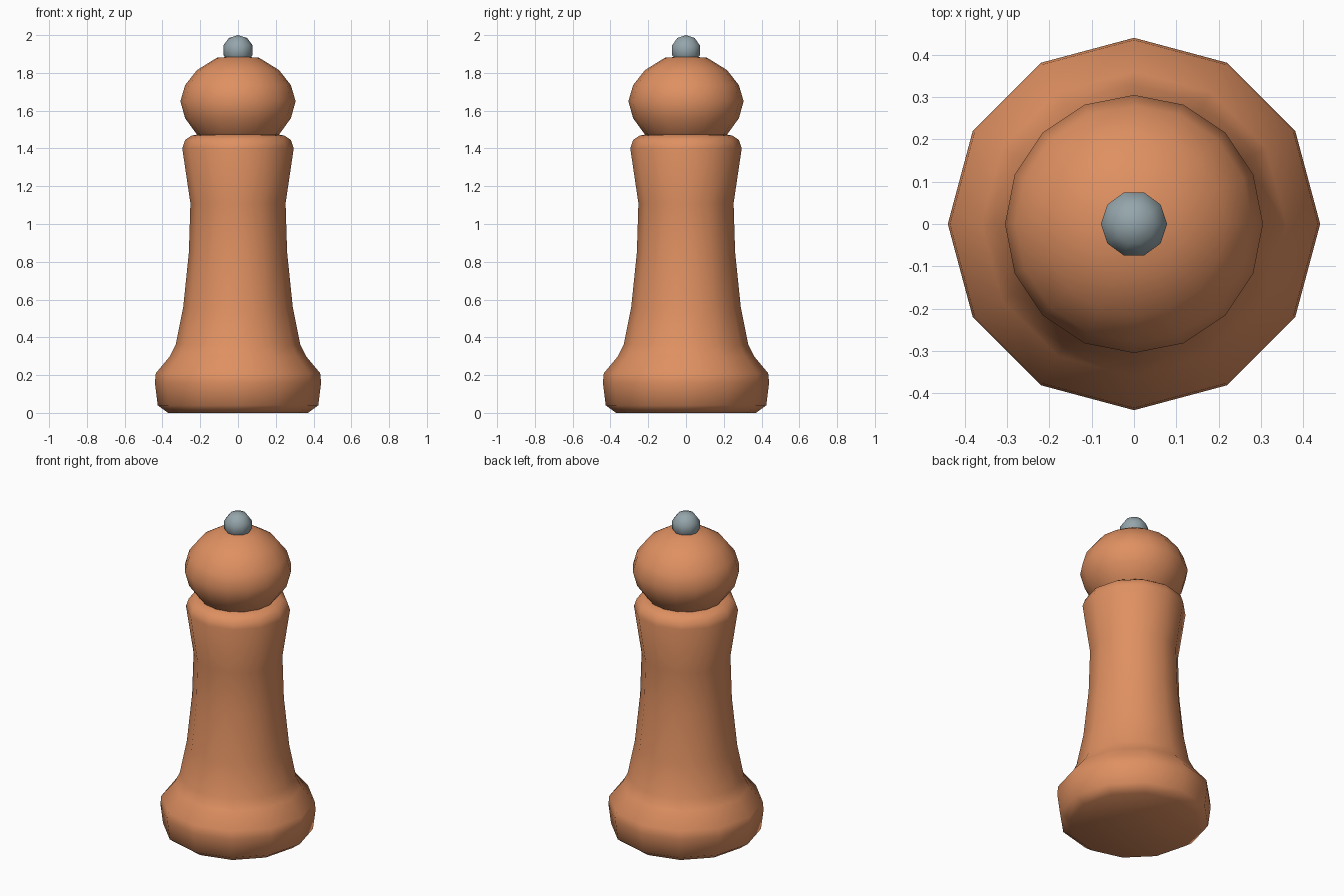
import bpy, bmesh, math

if "Cube" in bpy.data.objects:
    bpy.data.objects.remove(bpy.data.objects["Cube"])


def material(name, rgb):
    m = bpy.data.materials.new(name)
    m.diffuse_color = (*rgb, 1)
    m.use_nodes = True
    m.node_tree.nodes["Principled BSDF"].inputs["Base Color"].default_value = m.diffuse_color
    return m


def lathe(name, profile, sides, mat, angle=50):
    """Closed turned solid from (radius, z) points, bottom to top."""
    bm = bmesh.new()
    rings = []
    for r, z in profile:
        if r == 0:
            rings.append([bm.verts.new((0, 0, z))])
        else:
            rings.append([bm.verts.new((r * math.cos(2 * math.pi * i / sides),
                                        r * math.sin(2 * math.pi * i / sides), z))
                          for i in range(sides)])
    for a, b in zip(rings, rings[1:]):
        for i in range(sides):
            j = (i + 1) % sides
            quad = [a[i % len(a)], a[j % len(a)], b[j % len(b)], b[i % len(b)]]
            bm.faces.new(list(dict.fromkeys(quad)))
    for ring in (rings[0], rings[-1]):
        if len(ring) > 1:
            bm.faces.new(ring)
    bmesh.ops.recalc_face_normals(bm, faces=bm.faces)
    mesh = bpy.data.meshes.new(name)
    bm.to_mesh(mesh)
    bm.free()
    mesh.materials.append(mat)
    ob = bpy.data.objects.new(name, mesh)
    bpy.context.collection.objects.link(ob)
    bpy.ops.object.select_all(action='DESELECT')
    ob.select_set(True)
    bpy.context.view_layer.objects.active = ob
    bpy.ops.object.shade_smooth_by_angle(angle=math.radians(angle))
    return ob


wood = material("warm_wood", (0.74, 0.28, 0.12))
metal = material("grey_metal", (0.30, 0.38, 0.41))

# Turned body with wide foot and flared collar
lathe("body", [(0.37, 0), (0.425, 0.04), (0.44, 0.16), (0.435, 0.21),
               (0.36, 0.30), (0.33, 0.36), (0.29, 0.56), (0.26, 0.85),
               (0.252, 1.11), (0.295, 1.40), (0.28, 1.445),
               (0.245, 1.468), (0.21, 1.475)], 12, wood, 65)

# Rounded head
lathe("head", [(0.20, 1.46), (0.222, 1.48), (0.28, 1.56), (0.305, 1.65),
               (0.28, 1.735), (0.217, 1.815), (0.112, 1.88), (0, 1.888)],
      16, wood, 60)

# Small ball finial
ball = [(0.082 * math.cos(t), 1.92 + 0.08 * math.sin(t))
        for t in (math.radians(d) for d in (-54, -18, 18, 54))]
lathe("finial", [(0, 1.84)] + ball + [(0, 2.0)], 10, metal, 60)
